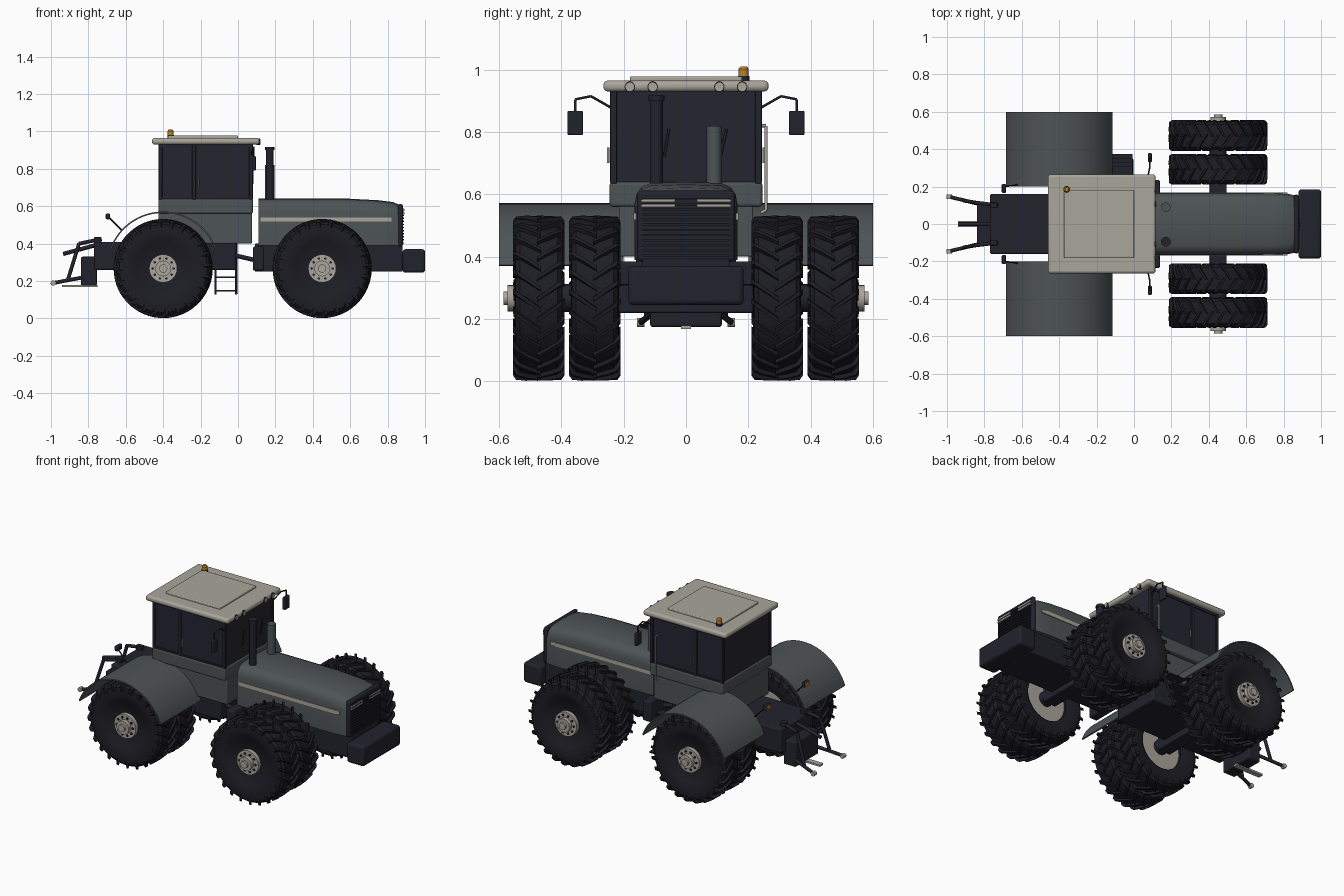
import bpy, bmesh, math
from mathutils import Vector

cube = bpy.data.objects.get("Cube")
if cube:
    bpy.data.objects.remove(cube, do_unlink=True)


def material(name, rgb):
    m = bpy.data.materials.new(name)
    m.use_nodes = True
    m.diffuse_color = (*rgb, 1)
    m.node_tree.nodes["Principled BSDF"].inputs["Base Color"].default_value = (*rgb, 1)
    return m


GREY = material("body grey", (0.075, 0.087, 0.092))
NAVY = material("dark navy", (0.016, 0.016, 0.026))
TYRE = material("tyre black", (0.012, 0.012, 0.018))
GLASS = material("dark glass", (0.018, 0.018, 0.03))
BEIGE = material("warm beige", (0.4, 0.38, 0.33))
AMBER = material("amber", (0.5, 0.23, 0.02))


def finish(name, bm, *mats, bevel=0, smooth=True):
    bmesh.ops.recalc_face_normals(bm, faces=bm.faces)
    me = bpy.data.meshes.new(name)
    bm.to_mesh(me)
    bm.free()
    for m in mats:
        me.materials.append(m)
    ob = bpy.data.objects.new(name, me)
    bpy.context.collection.objects.link(ob)
    if bevel:
        mod = ob.modifiers.new("bevel", 'BEVEL')
        mod.width, mod.segments = bevel, 3
    if smooth:
        bpy.ops.object.select_all(action='DESELECT')
        ob.select_set(True)
        bpy.context.view_layer.objects.active = ob
        bpy.ops.object.shade_smooth_by_angle(angle=math.radians(35))
    return ob


def box(name, xs, ys, zs, mat, bevel=0):
    bm = bmesh.new()
    bmesh.ops.create_cube(bm, size=1)
    for v in bm.verts:
        v.co = [(a + b) / 2 + c * (b - a) for c, (a, b) in zip(v.co, (xs, ys, zs))]
    return finish(name, bm, mat, bevel=bevel, smooth=bevel > 0)


def add_rod(bm, p, q, r, sides=16, r2=None):
    p, q = Vector(p), Vector(q)
    new = bmesh.ops.create_cone(bm, cap_ends=True, segments=sides, radius1=r,
                                radius2=r if r2 is None else r2, depth=(q - p).length)["verts"]
    turn = (q - p).to_track_quat('Z', 'Y')
    for v in new:
        v.co = turn @ v.co + (p + q) / 2


def rods(name, mat, r, *paths, sides=12):
    bm = bmesh.new()
    for path in paths:
        for p, q in zip(path, path[1:]):
            add_rod(bm, p, q, r, sides)
    return finish(name, bm, mat)


def loft(bm, rings, closed=True):
    rows = [[bm.verts.new(p) for p in ring] for ring in rings]
    n = len(rows[0])
    for a, b in zip(rows, rows[1:]):
        for i in range(n if closed else n - 1):
            j = (i + 1) % n
            bm.faces.new((a[i], a[j], b[j], b[i]))
    return rows


# Tyre with dark dish, beige inner disc and chevron lugs
def polar(r, a, y):
    return (r * math.cos(a), y, r * math.sin(a))


def add_tyre(bm, yc):
    prof = [(0.0, -0.045), (0.14, -0.045), (0.14, -0.06), (0.2, -0.077), (0.235, -0.074),
            (0.25, -0.06), (0.252, 0), (0.25, 0.06), (0.235, 0.074), (0.2, 0.077),
            (0.15, 0.07), (0.13, 0.055), (0.06, 0.05)]
    angles = [math.tau * i / 48 for i in range(48)]
    rows = loft(bm, [[polar(max(r, 0.001), a, yc + y) for a in angles] for r, y in prof])
    for v in rows[0] + rows[1]:
        for f in v.link_faces:
            if all(abs(w.co.y - yc + 0.045) < 0.001 for w in f.verts):
                f.material_index = 1
    for side in (-1, 1):
        for k in range(24):
            start = math.tau * (k + (0.5 if side > 0 else 0)) / 24
            rings = []
            for t, top, low in ((-0.06, 0.265, 0.245), (0.5, 0.265, 0.245),
                                (0.88, 0.262, 0.235), (1, 0.248, 0.215)):
                mid, half = start + 0.22 * t, 0.034 + 0.01 * t
                y = yc + side * 0.0825 * t
                rings.append([polar(low, mid - half, y), polar(top, mid - half * 0.7, y),
                              polar(top, mid + half * 0.7, y), polar(low, mid + half, y)])
            rows = loft(bm, rings)
            bm.faces.new(rows[0])
            bm.faces.new(rows[-1])


bm = bmesh.new()
add_tyre(bm, 0.2925)
add_tyre(bm, 0.4725)
wheel = finish("dual_wheel_rear_left", bm, TYRE, BEIGE)

bm = bmesh.new()
add_rod(bm, (0, 0.5, 0), (0, 0.548, 0), 0.075, 32)
add_rod(bm, (0, 0.54, 0), (0, 0.572, 0), 0.042, 24)
add_rod(bm, (0, 0.57, 0), (0, 0.585, 0), 0.022, 24)
hub = finish("hub_rear_left", bm, BEIGE)
bm = bmesh.new()
for i in range(10):
    x, _, z = polar(0.056, math.tau * i / 10, 0)
    add_rod(bm, (x, 0.54, z), (x, 0.554, z), 0.007, 8)
bolts = finish("hub_bolts_rear_left", bm, NAVY)

for x, end in ((-0.4, "rear"), (0.45, "front")):
    for s, side in ((1, "left"), (-1, "right")):
        for src in (wheel, hub, bolts):
            ob = src
            if (end, side) != ("rear", "left"):
                ob = src.copy()
                ob.name = src.name.replace("rear_left", f"{end}_{side}")
                bpy.context.collection.objects.link(ob)
            ob.location = (x, 0, 0.267)
            ob.scale.y = s
    rods(f"{end}_axle", NAVY, 0.045, [(x, -0.51, 0.267), (x, 0.51, 0.267)], sides=24)
    box(f"{end}_axle_housing", (x - 0.045, x + 0.045), (-0.215, 0.215), (0.22, 0.31), NAVY, 0.006)

# Chassis in two halves with an articulated joint
box("front_frame", (0.09, 0.88), (-0.14, 0.14), (0.25, 0.4), NAVY, 0.006)
box("front_cross_member", (0.08, 0.14), (-0.235, 0.235), (0.255, 0.385), NAVY, 0.01)
box("rear_frame", (-0.77, -0.01), (-0.16, 0.16), (0.26, 0.41), NAVY, 0.008)
rods("steering_joint", NAVY, 0.012, *[[(-0.03, y, 0.34), (0.1, y, 0.31)] for y in (-0.1, 0, 0.1)])
box("front_weight", (0.88, 1.0), (-0.185, 0.185), (0.245, 0.37), NAVY, 0.015)

# Hood, grille and side stripes
bm = bmesh.new()
rings = []
for x, w, top in ((0.11, 0.165, 0.64), (0.6, 0.165, 0.64), (0.75, 0.164, 0.632),
                  (0.83, 0.16, 0.622), (0.865, 0.152, 0.606)):
    half = [(w, 0.39), (w, top - 0.07), (w - 0.006, top - 0.04),
            (w - 0.022, top - 0.017), (w - 0.05, top - 0.004)]
    ring = half + [(0, top)] + [(-y, z) for y, z in reversed(half)]
    rings.append([(x, y, z) for y, z in ring])
rows = loft(bm, rings)
bm.faces.new(rows[0])
bm.faces.new(rows[-1])
finish("hood", bm, GREY)
box("grille", (0.855, 0.882), (-0.157, 0.157), (0.385, 0.612), NAVY, 0.012)
for i in range(12):
    z = 0.4 + 0.0165 * i
    box(f"grille_slat_{i}", (0.88, 0.888), (-0.14, 0.14), (z, z + 0.007), NAVY)
for s, side in ((1, "left"), (-1, "right")):
    box(f"hood_stripe_{side}", (0.12, 0.82), sorted((s * 0.158, s * 0.168)), (0.518, 0.541), BEIGE)
    for i in range(2):
        z = 0.559 + 0.016 * i
        box(f"headlight_{side}_{i}", (0.88, 0.89), sorted((s * 0.035, s * 0.145)), (z, z + 0.009), BEIGE)

# Exhaust and air intake
rods("air_intake", GREY, 0.025, [(0.17, 0.09, 0.62), (0.17, 0.09, 0.82)], sides=24)
rods("exhaust", NAVY, 0.021, [(0.17, -0.095, 0.62), (0.17, -0.095, 0.915)], sides=24)
rods("exhaust_cap", NAVY, 0.026, [(0.17, -0.095, 0.9), (0.17, -0.095, 0.918)], sides=24)

# Cab
box("cab_base", (-0.425, 0.075), (-0.215, 0.215), (0.4, 0.57), GREY, 0.006)
box("cab_band", (-0.425, 0.08), (-0.245, 0.245), (0.56, 0.64), GREY, 0.01)
box("cab_glass", (-0.418, 0.073), (-0.236, 0.236), (0.635, 0.935), GLASS)
for s, side in ((1, "left"), (-1, "right")):
    for i, x in enumerate((-0.425, -0.245, 0.06)):
        box(f"cab_pillar_{side}_{i}", (x, x + 0.02), sorted((s * 0.222, s * 0.243)), (0.635, 0.935), NAVY, 0.003)
    box(f"window_sill_{side}", (-0.42, 0.075), sorted((s * 0.23, s * 0.241)), (0.636, 0.648), NAVY)
    box(f"window_header_{side}", (-0.42, 0.075), sorted((s * 0.23, s * 0.241)), (0.915, 0.935), NAVY)
    rods(f"door_handle_{side}", BEIGE, 0.004, [(-0.21, s * 0.25, 0.7), (-0.21, s * 0.25, 0.75)])
rods("windscreen_wiper", NAVY, 0.004, [(0.08, -0.07, 0.72), (0.08, -0.055, 0.81)],
     [(0.08, 0.11, 0.72), (0.08, 0.13, 0.81)])
box("roof", (-0.46, 0.115), (-0.265, 0.265), (0.93, 0.965), BEIGE, 0.014)
box("roof_panel", (-0.375, 0.0), (-0.18, 0.18), (0.955, 0.978), BEIGE, 0.005)
for i, y in enumerate((-0.18, -0.107, 0.107, 0.18)):
    rods(f"roof_light_rim_{i}", NAVY, 0.017, [(0.1, y, 0.945), (0.118, y, 0.945)], sides=20)
    rods(f"roof_light_{i}", BEIGE, 0.014, [(0.1, y, 0.945), (0.121, y, 0.945)], sides=20)
rods("beacon_base", NAVY, 0.018, [(-0.36, 0.185, 0.96), (-0.36, 0.185, 0.98)], sides=20)
bm = bmesh.new()
add_rod(bm, (-0.36, 0.185, 0.978), (-0.36, 0.185, 1.003), 0.016, 20)
add_rod(bm, (-0.36, 0.185, 1.003), (-0.36, 0.185, 1.01), 0.016, 20, 0.01)
finish("beacon", bm, AMBER)

# Mirrors, fenders and fender lights
for s, side in ((1, "left"), (-1, "right")):
    rods(f"mirror_arm_{side}", NAVY, 0.004,
         [(0.07, s * 0.235, 0.875), (0.085, s * 0.305, 0.915), (0.085, s * 0.355, 0.905), (0.085, s * 0.355, 0.86)])
    box(f"mirror_{side}", (0.075, 0.095), sorted((s * 0.33, s * 0.38)), (0.79, 0.868), NAVY, 0.005)
    bm = bmesh.new()
    rings = []
    for i in range(33):
        a = math.radians(20 + 140 * i / 32)
        rings.append([(-0.4 + r * math.cos(a), y, 0.27 + r * math.sin(a))
                      for r, y in ((0.294, s * 0.2), (0.302, s * 0.2), (0.302, s * 0.6), (0.294, s * 0.6))])
    rows = loft(bm, rings)
    bm.faces.new(rows[0])
    bm.faces.new(rows[-1])
    finish(f"fender_{side}", bm, GREY)
    box(f"tail_light_{side}", (-0.705, -0.685), sorted((s * 0.165, s * 0.215)), (0.53, 0.562), NAVY, 0.005)
    box(f"tail_lens_{side}", (-0.709, -0.7), sorted((s * 0.17, s * 0.21)), (0.535, 0.557), AMBER)
    rods(f"tail_light_arm_{side}", NAVY, 0.004, [(-0.69, s * 0.2, 0.54), (-0.62, s * 0.21, 0.47)])

# Ladder and handrail on the left
rods("ladder_rails", NAVY, 0.006, *[[(x, 0.24, 0.42), (x, 0.345, 0.13)] for x in (-0.12, -0.01)])
for i in range(4):
    z, y = 0.145 + 0.072 * i, 0.345 - 0.022 * i
    box(f"ladder_step_{i}", (-0.125, -0.008), (y - 0.03, y + 0.03), (z, z + 0.008), NAVY)
rods("handrail", BEIGE, 0.005, [(0.03, 0.24, 0.54), (0.03, 0.257, 0.55), (0.03, 0.257, 0.82), (0.03, 0.24, 0.82)])

# Rear hitch
box("hitch_block", (-0.84, -0.755), (-0.115, 0.115), (0.175, 0.33), NAVY, 0.008)
box("drawbar", (-0.94, -0.75), (-0.016, 0.016), (0.168, 0.18), BEIGE)
rods("top_link", NAVY, 0.011, [(-0.935, 0, 0.345), (-0.75, 0, 0.395)])
for s, side in ((1, "left"), (-1, "right")):
    rods(f"lower_link_{side}", NAVY, 0.01, [(-0.8, s * 0.1, 0.225), (-0.985, s * 0.145, 0.19)])
    rods(f"link_ball_{side}", BEIGE, 0.014, [(-0.988, s * 0.133, 0.189), (-0.988, s * 0.157, 0.189)], sides=16)
    rods(f"lift_arm_{side}", NAVY, 0.01, [(-0.73, s * 0.1, 0.425), (-0.85, s * 0.115, 0.4), (-0.91, s * 0.125, 0.205)])
    box(f"lift_bracket_{side}", (-0.77, -0.73), sorted((s * 0.085, s * 0.115)), (0.4, 0.435), NAVY, 0.004)
